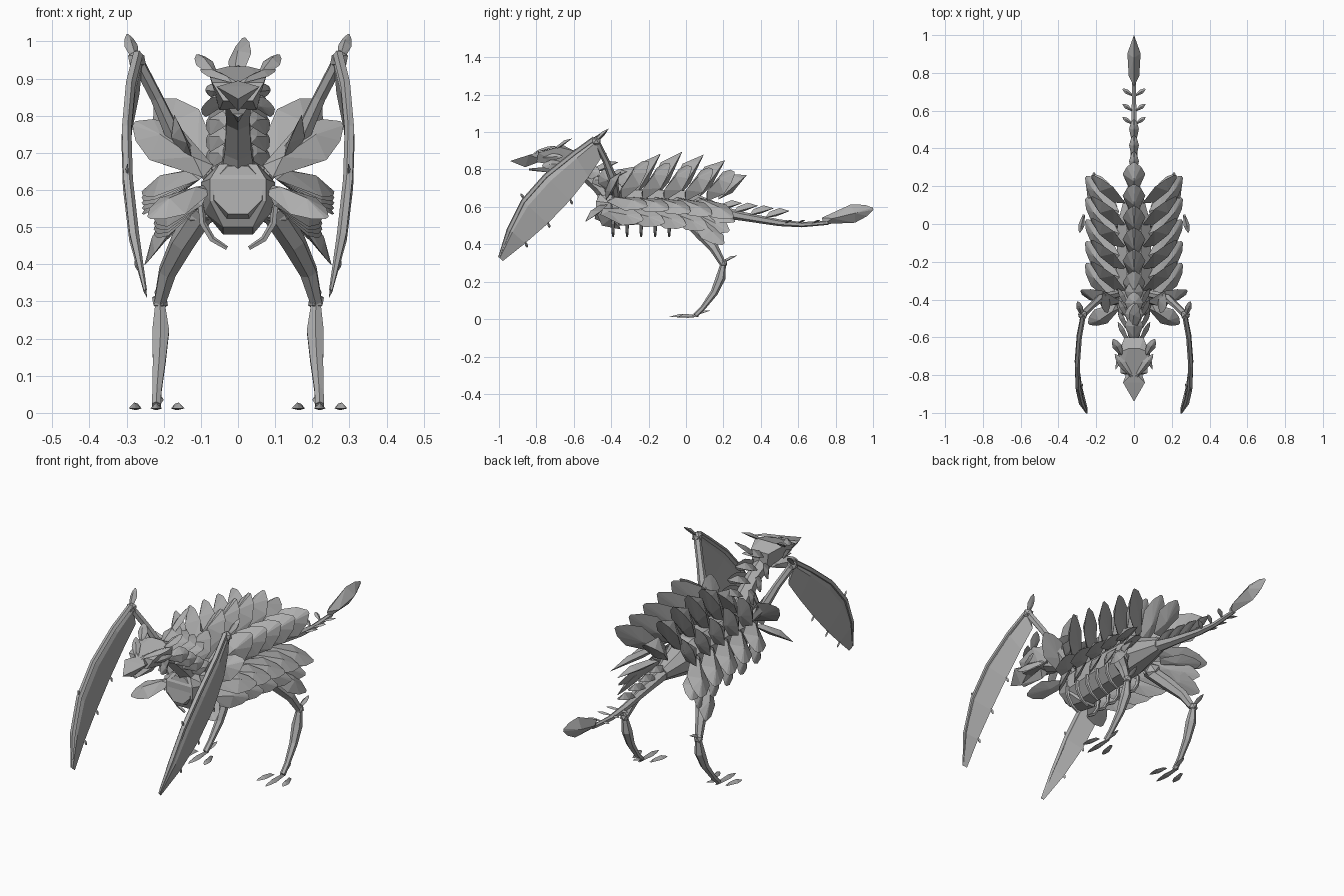
import bpy, bmesh, math
from mathutils import Vector

if "Cube" in bpy.data.objects:
    bpy.data.objects.remove(bpy.data.objects["Cube"])

metal = bpy.data.materials.new("plain_grey")
metal.diffuse_color = (0.42, 0.42, 0.42, 1)
metal.use_nodes = True
metal.node_tree.nodes["Principled BSDF"].inputs["Base Color"].default_value = metal.diffuse_color


def finish(name, bm, mirror):
    """Turn a bmesh into a named object, optionally mirrored across x."""
    bmesh.ops.recalc_face_normals(bm, faces=bm.faces)
    mesh = bpy.data.meshes.new(name)
    bm.to_mesh(mesh)
    bm.free()
    ob = bpy.data.objects.new(name, mesh)
    bpy.context.collection.objects.link(ob)
    mesh.materials.append(metal)
    if mirror:
        ob.modifiers.new("mirror", 'MIRROR').use_mirror_merge = False
    return ob


def hull(name, pts, mirror=False):
    bm = bmesh.new()
    for p in pts:
        bm.verts.new(p)
    res = bmesh.ops.convex_hull(bm, input=bm.verts)
    loose = {v for v in res["geom_interior"] + res["geom_unused"]
             if isinstance(v, bmesh.types.BMVert)}
    bmesh.ops.delete(bm, geom=list(loose), context='VERTS')
    return finish(name, bm, mirror)


def leaf(name, base, tip, w, t, normal=(0, 0, 1), mirror=True):
    """Faceted leaf-shaped plate with a raised centre ridge."""
    b, d = Vector(base), Vector(tip) - Vector(base)
    s = d.cross(Vector(normal)).normalized()
    n = s.cross(d).normalized()
    pts = []
    for f, k in ((0, .35), (.6, 1), (.86, .62), (1, .12)):
        pts += [b + d * f + s * w * k, b + d * f - s * w * k]
    pts += [b + d * .2 + n * t * .8, b + d * .64 + n * t, b + d * .4 - n * t * .3]
    return hull(name, pts, mirror)


def loft(name, rings, mirror=False):
    """Skin a list of equal-length point rings and cap the ends."""
    bm = bmesh.new()
    rs = [[bm.verts.new(p) for p in r] for r in rings]
    for a, b in zip(rs, rs[1:]):
        for i in range(len(a)):
            j = (i + 1) % len(a)
            bm.faces.new((a[i], a[j], b[j], b[i]))
    bm.faces.new(rs[0])
    bm.faces.new(rs[-1])
    return finish(name, bm, mirror)


def tube(name, path, n=6, mirror=False):
    """Faceted limb along (x, y, z, radius) stations."""
    P = [Vector(p[:3]) for p in path]
    rings = []
    for i, p in enumerate(path):
        d = (P[min(i + 1, len(P) - 1)] - P[max(i - 1, 0)]).normalized()
        side = Vector((1, 0, 0)) - d * d.x
        side.normalize()
        up = d.cross(side)
        rings.append([P[i] + (side * math.cos(a) + up * math.sin(a)) * p[3]
                      for a in (math.tau * (k + .5) / n for k in range(n))])
    return loft(name, rings, mirror)


def ball(name, c, r):
    bm = bmesh.new()
    bmesh.ops.create_icosphere(bm, subdivisions=1, radius=r)
    bmesh.ops.translate(bm, verts=bm.verts, vec=c)
    finish(name, bm, True)


# Torso, tail and neck
tube("torso", [(0, -.48, .6, .07), (0, -.4, .59, .1), (0, -.22, .6, .1),
               (0, 0, .6, .095), (0, .12, .585, .06), (0, .2, .575, .035)], 8)
tube("tail", [(0, .15, .58, .035), (0, .3, .55, .024), (0, .5, .515, .018),
              (0, .62, .505, .014), (0, .76, .515, .011)])
for s in (1, -1):
    leaf("tail_blade", (0, .73, .525), (0, 1, .59), .05, .035, (s, 0, 0), False)
tube("neck", [(0, -.38, .63, .06), (0, -.46, .71, .042), (0, -.55, .79, .036),
              (0, -.65, .84, .04)], 6)

# Chest cap
hull("chest_plate", [(s * x, y, z) for s in (1, -1) for x, y, z in
     ((.075, -.48, .63), (.075, -.48, .57), (.04, -.45, .5), (.05, -.46, .67),
      (.1, -.4, .62), (.09, -.4, .54), (.04, -.35, .48))])

# Dorsal plates along the spine: deep, tent-shaped
for i in range(6):
    y = -.4 + i * .115
    h = (.82, .885, .895, .88, .85, .77)[i]
    leaf("dorsal_plate", (0, y, .64), (0, y + .15, h), .06, .07, (0, -1, .5), False)

# Upper, middle and lower rows of side plates
for i in range(5):
    y = -.35 + i * .115
    drop = .015 * i
    leaf("upper_side_plate", (.06, y, .65), (.22, y + .15, .84 - drop),
         .075, .04, (.7, -.7, .5))
    leaf("middle_side_plate", (.09, y - .06, .64), (.255, y + .14, .6 - drop),
         .065, .03, (.8, -.1, 1))
    leaf("lower_side_plate", (.09, y - .1, .575), (.225, y + .12, .53 - drop),
         .055, .025, (1, -.2, .5))
leaf("shoulder_plate", (.08, -.42, .65), (.28, -.35, .78), .065, .035, (0, -1, .5))
leaf("shoulder_back_plate", (.12, -.38, .67), (.17, -.44, .8), .06, .03, (1, -.3, .2))
leaf("breast_plate", (.08, -.43, .605), (.24, -.53, .525), .055, .03, (0, -.6, 1))

# Curved ribs below the torso
for i in range(5):
    y = -.39 + i * .075
    tube("rib", [(.1, y, .56, .01), (.095, y, .51, .01), (.07, y, .468, .009),
                 (.03, y, .443, .006)], 5, True)

# Neck plates and crest
for i in range(4):
    y, z = -.62 + i * .06, .87 - i * .045
    leaf("neck_plate", (0, y, z), (0, y + .14, z + .06), .05, .03, (0, -.4, 1), False)
    leaf("neck_side_plate", (.03, y, z - .04), (.085, y + .1, z - .04),
         .04, .015, (1, 0, .3))
leaf("crest", (-.01, -.58, .88), (.015, -.42, 1.01), .035, .015, (-.4, -.3, .8), False)

# Head: skull, beak, jaw, brows, ears and cheeks
hull("skull", [(s * x, y, z) for s in (1, -1) for x, y, z in
     ((.05, -.6, .9), (.04, -.6, .83), (.08, -.68, .92), (.05, -.66, .815),
      (.07, -.79, .89), (.04, -.8, .84), (.03, -.66, .932))])
hull("beak", [(.058, -.84, .878), (-.058, -.84, .878), (0, -.78, .895), (.03, -.76, .85),
              (-.03, -.76, .85), (0, -.94, .845), (0, -.86, .812)])
hull("jaw", [(.025, -.68, .82), (-.025, -.68, .82), (.015, -.84, .805),
             (-.015, -.84, .805), (0, -.7, .78), (0, -.84, .795)])
leaf("brow", (.01, -.81, .89), (.1, -.69, .925), .022, .012, (0, -.4, 1))
leaf("eye_plate", (.05, -.78, .865), (.088, -.66, .87), .018, .01, (1, -.3, 0))
leaf("ear", (.06, -.7, .905), (.11, -.61, .965), .025, .015, (0, -.5, 1))
leaf("cheek", (.045, -.63, .83), (.098, -.77, .82), .03, .015, (1, -.3, .3))

# Scythe arms
tube("upper_arm", [(.08, -.37, .64, .02), (.175, -.39, .75, .024),
                   (.22, -.43, .85, .018), (.272, -.48, .95, .018)], 6, True)
ball("elbow", (.272, -.48, .95), .027)
leaf("elbow_spike", (.272, -.49, .94), (.298, -.41, 1.02), .018, .015, (0, -.6, 1))

# Scythe blade: x, upper edge (y, z), lower edge (y, z)
edge = [(.27, -.49, .965, -.455, .86), (.29, -.6, .885, -.52, .76),
        (.301, -.75, .765, -.62, .635), (.297, -.87, .63, -.74, .51),
        (.28, -.945, .48, -.86, .405), (.25, -1, .33, -.98, .31)]
rings = []
for k, (x, uy, uz, ly, lz) in enumerate(edge):
    t = .013 if k < 5 else .004
    my, mz = uy * .8 + ly * .2, uz * .8 + lz * .2
    rings.append([(x, uy, uz), (x + t, my, mz), (x - .005, ly, lz), (x - t, my, mz)])
loft("scythe_blade", rings, True)
tube("scythe_spine", [(x, y, z, .014 if x > .26 else .005) for x, y, z, _, _ in edge],
     5, True)
for x, uy, uz, ly, lz in edge[2:5]:
    leaf("blade_tooth", (x - .005, ly, lz + .01), (x - .01, ly + .012, lz - .022),
         .008, .006, (1, 0, 0))
leaf("blade_thorn", (.296, -.86, .635), (.297, -.885, .672), .008, .006, (1, 0, 0))

# Hind legs
ball("hip", (.1, .02, .54), .045)
tube("thigh", [(.09, .0, .55, .035), (.15, .08, .46, .034), (.19, .15, .38, .026),
               (.21, .195, .3, .018)], 6, True)
leaf("thigh_plate", (.13, .02, .56), (.25, .2, .4), .06, .03, (1, .2, .4))
leaf("thigh_back_plate", (.1, .08, .57), (.21, .26, .52), .05, .03, (.8, .2, 1))
ball("knee", (.21, .2, .3), .024)
leaf("knee_spike", (.21, .19, .3), (.212, .275, .34), .014, .012)
tube("shin", [(.21, .2, .3, .014), (.208, .185, .22, .026), (.212, .15, .14, .02),
              (.218, .09, .06, .014), (.22, .05, .02, .014)], 6, True)

# Feet
leaf("middle_toe", (.22, .07, .012), (.22, -.09, .012), .016, .016)
leaf("inner_toe", (.175, .04, .012), (.15, -.06, .012), .016, .016)
leaf("outer_toe", (.265, .05, .012), (.288, -.045, .012), .016, .016)
leaf("rear_toe", (.215, .04, .02), (.21, .13, .045), .012, .01)

# Small tail leaves
for i in range(4):
    y, z = .17 + i * .085, .585 - i * .014
    leaf("tail_top_leaf", (0, y, z), (0, y + .13, z + .035), .026, .03, (0, -.3, 1), False)
for y in (.53, .6, .68):
    leaf("tail_side_leaf", (.008, y, .512), (.06, y + .035, .53), .012, .008)
